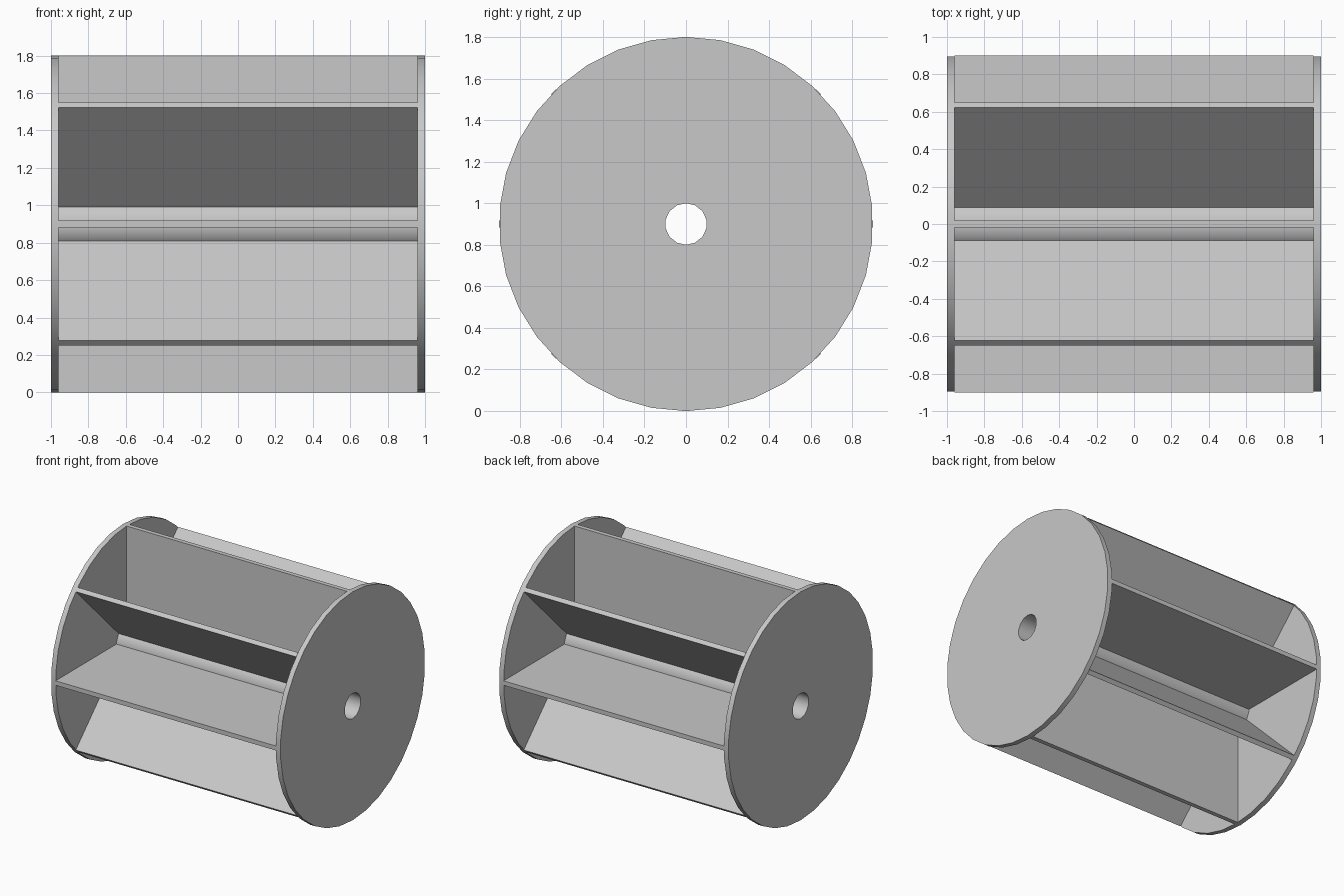
import bpy, bmesh, math
from mathutils import Matrix

cube = bpy.data.objects.get("Cube")
if cube:
    bpy.data.objects.remove(cube)

RADIUS, HUB, BORE = 0.9, 0.146, 0.1
INNER, OUTER = 0.96, 1.0          # inside and outside faces of the end discs
VANES, THICK = 8, 0.035
AXIS = Matrix.Translation((0, 0, RADIUS))

grey = bpy.data.materials.new("plain grey")
grey.use_nodes = True
colour = (0.58, 0.58, 0.58, 1)
grey.diffuse_color = colour
grey.node_tree.nodes["Principled BSDF"].inputs["Base Color"].default_value = colour


def add_object(name, bm, smooth=False):
    bmesh.ops.recalc_face_normals(bm, faces=bm.faces)
    mesh = bpy.data.meshes.new(name)
    bm.to_mesh(mesh)
    bm.free()
    mesh.materials.append(grey)
    obj = bpy.data.objects.new(name, mesh)
    bpy.context.collection.objects.link(obj)
    if smooth:
        bpy.ops.object.select_all(action="DESELECT")
        obj.select_set(True)
        bpy.context.view_layer.objects.active = obj
        bpy.ops.object.shade_smooth_by_angle(angle=math.radians(30))
    return obj


def bored_cylinder(name, radius, sides, x0, x1, bore_sides=14):
    """Cylinder along x with a round hole through it."""
    bm = bmesh.new()
    for r, n in ((radius, sides), (BORE, bore_sides)):
        loop = []
        for i in range(n):
            a = math.tau * i / n
            loop.append(bm.verts.new((x0, r * math.sin(a), RADIUS + r * math.cos(a))))
        for i in range(n):
            bm.edges.new((loop[i], loop[(i + 1) % n]))
    bmesh.ops.triangle_fill(bm, edges=bm.edges[:], use_beauty=True, normal=(1, 0, 0))
    side = bmesh.ops.extrude_face_region(bm, geom=bm.faces[:], use_keep_orig=True)
    moved = [v for v in side["geom"] if isinstance(v, bmesh.types.BMVert)]
    bmesh.ops.translate(bm, verts=moved, vec=(x1 - x0, 0, 0))
    return add_object(name, bm, smooth=True)


# End discs and the hollow hub between them
bored_cylinder("right_disc", RADIUS, 34, -OUTER, -INNER)
bored_cylinder("left_disc", RADIUS, 34, INNER, OUTER)
bored_cylinder("hub", HUB, 14, -INNER, INNER)

# Radial vanes, rooted inside the hub wall
root = (HUB + BORE) / 2
for k in range(VANES):
    bm = bmesh.new()
    size = Matrix.Diagonal((2 * INNER, THICK, RADIUS - root, 1))
    place = Matrix.Translation((0, 0, (RADIUS + root) / 2))
    turn = Matrix.Rotation(math.tau * k / VANES, 4, "X")
    bmesh.ops.create_cube(bm, size=1, matrix=AXIS @ turn @ place @ size)
    add_object(f"vane_{k + 1}", bm)
